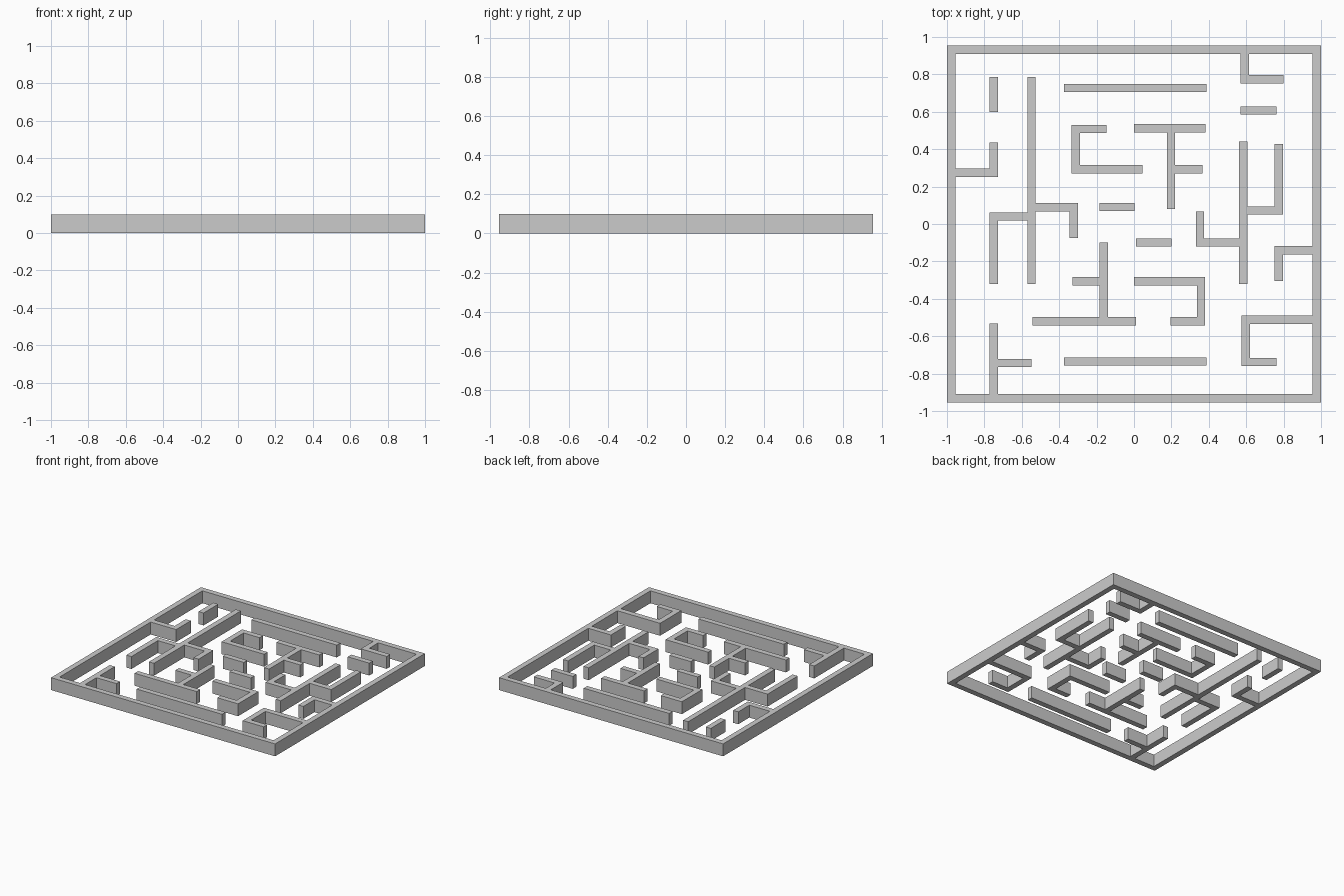
import bpy, bmesh

if "Cube" in bpy.data.objects:
    bpy.data.objects.remove(bpy.data.objects["Cube"])

HALF = 0.0225    # half wall thickness
HEIGHT = 0.1


def path_rects(path, closed=False):
    """Split an axis-aligned centre line into rectangles, squared off at corners."""
    pts = path + path[:1] if closed else path
    rects = []
    for i in range(len(pts) - 1):
        (ax, ay), (bx, by) = pts[i], pts[i + 1]
        ea = HALF if closed or i > 0 else 0
        eb = HALF if closed or i < len(pts) - 2 else 0
        horizontal = abs(ay - by) < 1e-6
        a, b = (ax, bx) if horizontal else (ay, by)
        s = 1 if b > a else -1
        lo, hi = sorted((a - s * ea, b + s * eb))
        r = (lo, ay - HALF, hi, ay + HALF) if horizontal else (ax - HALF, lo, ax + HALF, hi)
        rects.append(tuple(round(v, 4) for v in r))
    return rects


def build_wall(name, rects):
    """Merge rectangles into one footprint and raise it to wall height."""
    xs = sorted({r[i] for r in rects for i in (0, 2)})
    ys = sorted({r[i] for r in rects for i in (1, 3)})
    bm = bmesh.new()
    grid = {}

    def vert(i, j):
        if (i, j) not in grid:
            grid[i, j] = bm.verts.new((xs[i], ys[j], 0))
        return grid[i, j]

    for i in range(len(xs) - 1):
        for j in range(len(ys) - 1):
            cx, cy = (xs[i] + xs[i + 1]) / 2, (ys[j] + ys[j + 1]) / 2
            if any(r[0] < cx < r[2] and r[1] < cy < r[3] for r in rects):
                bm.faces.new((vert(i, j), vert(i + 1, j), vert(i + 1, j + 1), vert(i, j + 1)))
    ext = bmesh.ops.extrude_face_region(bm, geom=bm.faces[:], use_keep_orig=True)
    top = [g for g in ext["geom"] if isinstance(g, bmesh.types.BMVert)]
    bmesh.ops.translate(bm, verts=top, vec=(0, 0, HEIGHT))
    bmesh.ops.recalc_face_normals(bm, faces=bm.faces[:])
    mesh = bpy.data.meshes.new(name)
    bm.to_mesh(mesh)
    bm.free()
    bpy.context.collection.objects.link(bpy.data.objects.new(name, mesh))


# Outer frame and the walls growing out of it
EX, EY = 0.9775, 0.9325
frame = path_rects([(-EX, -EY), (EX, -EY), (EX, EY), (-EX, EY)], closed=True)
for p in (
    [(.592, EY), (.592, .775), (.80, .775)],
    [(-EX, .273), (-.75, .273), (-.75, .437)],
    [(EX, -.141), (.775, -.141), (.775, -.306)],
    [(EX, -.512), (.597, -.512), (.597, -.738), (.762, -.738)],
    [(-.75, -EY), (-.75, -.531)],
    [(-.75, -.743), (-.548, -.743)],
):
    frame += path_rects(p)
build_wall("outer_wall", frame)

# Free-standing inner walls: each entry is a main run plus its branches
walls = {
    "upper_right_bar": [[(.57, .607), (.762, .607)]],
    "upper_long_bar": [[(-.374, .727), (.388, .727)]],
    "lower_long_bar": [[(-.374, -.735), (.388, -.735)]],
    "upper_left_bar": [[(-.75, .60), (-.75, .787)]],
    "centre_bar": [[(-.184, .091), (.003, .091)]],
    "lower_centre_bar": [[(.011, -.099), (.2, -.099)]],
    "left_branching_wall": [
        [(-.548, .787), (-.548, -.32)],
        [(-.548, .089), (-.322, .089), (-.322, -.074)],
        [(-.548, .04), (-.75, .04), (-.75, -.32)]],
    "upper_c_wall": [[(-.147, .508), (-.312, .508), (-.312, .292), (.045, .292)]],
    "upper_t_wall": [
        [(0, .513), (.382, .513)],
        [(.198, .513), (.198, .081)],
        [(.198, .292), (.366, .292)]],
    "right_branching_wall": [
        [(.583, .44), (.583, -.32)],
        [(.583, .072), (.775, .072), (.775, .429)],
        [(.583, -.099), (.353, -.099), (.353, .068)]],
    "lower_t_wall": [
        [(-.162, -.098), (-.162, -.52)],
        [(-.329, -.307), (-.162, -.307)],
        [(-.543, -.52), (.011, -.52)]],
    "lower_c_wall": [[(0, -.305), (.358, -.305), (.358, -.52), (.195, -.52)]],
}
for name, paths in walls.items():
    build_wall(name, [r for p in paths for r in path_rects(p)])
